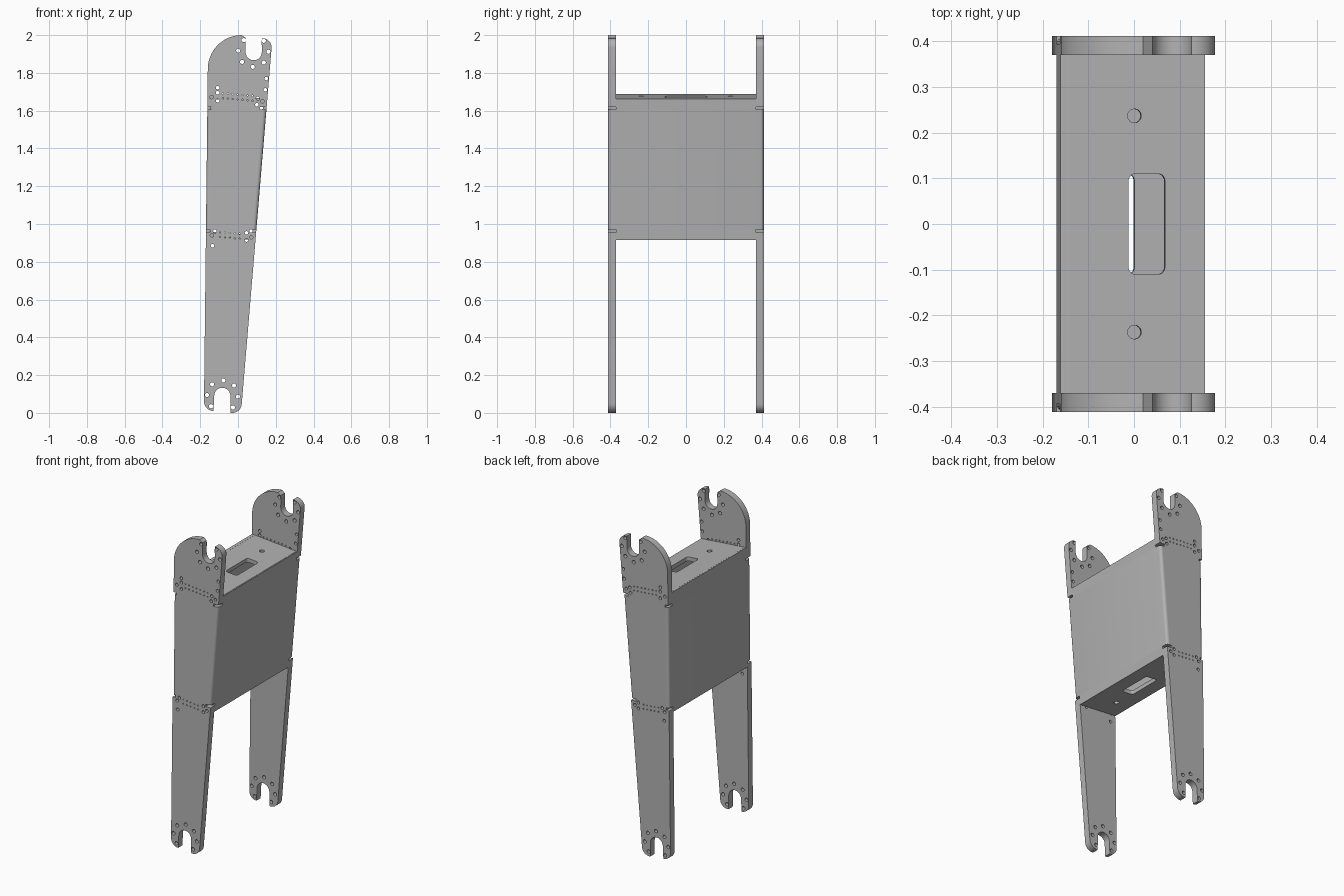
import bpy, bmesh, math
from mathutils import Vector

cube = bpy.data.objects.get("Cube")
if cube:
    bpy.data.objects.remove(cube, do_unlink=True)

grey = bpy.data.materials.new("plain grey metal")
grey.use_nodes = True
colour = (0.45, 0.45, 0.45, 1)
grey.diffuse_color = colour
grey.node_tree.nodes["Principled BSDF"].inputs["Base Color"].default_value = colour

TILT = 0.084                       # slope of the +x edge and of the cross plates
LOW, HIGH, GAP = 0.97, 1.605, 0.015  # folded zone and relief notch height
SHEET, INNER, OUTER = 0.02, 0.37, 0.412


def right_x(z):
    return 0.02 + TILT * (z - 0.05)


def left_x(z):
    return -0.18 + 0.0114 * (z - 0.06)


def arc(cx, cy, r, start, end, n=12):
    angles = [math.radians(start + (end - start) * i / n) for i in range(n + 1)]
    return [(cx + r * math.cos(a), cy + r * math.sin(a)) for a in angles]


def circle(cx, cy, r, n=16):
    return arc(cx, cy, r, 0, 360, n)[:-1]


def rounded_rect(x0, x1, y, r):
    return (arc(x1 - r, y - r, r, 0, 90, 5) + arc(x0 + r, y - r, r, 90, 180, 5)
            + arc(x0 + r, r - y, r, 180, 270, 5) + arc(x1 - r, r - y, r, 270, 360, 5))


def finish(ob):
    ob.data.materials.clear()
    ob.data.materials.append(grey)
    bpy.ops.object.select_all(action='DESELECT')
    ob.select_set(True)
    bpy.context.view_layer.objects.active = ob
    bpy.ops.object.shade_smooth_by_angle(angle=math.radians(30))


def sheet(name, loops, half, loc, rot):
    """Flat sheet from an outline followed by its holes."""
    cu = bpy.data.curves.new(name, 'CURVE')
    cu.dimensions, cu.fill_mode, cu.extrude = '2D', 'BOTH', half
    for pts in loops:
        sp = cu.splines.new('POLY')
        sp.points.add(len(pts) - 1)
        for p, (x, y) in zip(sp.points, pts):
            p.co = (x, y, 0, 1)
        sp.use_cyclic_u = True
    ob = bpy.data.objects.new(name, cu)
    bpy.context.collection.objects.link(ob)
    ob.location, ob.rotation_euler = loc, rot
    bpy.ops.object.select_all(action='DESELECT')
    ob.select_set(True)
    bpy.context.view_layer.objects.active = ob
    bpy.ops.object.convert(target='MESH')
    finish(bpy.context.view_layer.objects.active)


def fold_edge(edge, side, notch):
    """Edge points, from low to high, set in where the folded panel sits."""
    steps = [(LOW - GAP, 0), (LOW - GAP, notch), (LOW, notch), (LOW, SHEET),
             (HIGH, SHEET), (HIGH, notch), (HIGH + GAP, notch), (HIGH + GAP, 0)]
    return [(edge(z) - side * d, z) for z, d in steps]


# Side plate outline: fork at the foot, fork at the head
outline = (arc(-0.13, 0.06, 0.05, 180, 270)
           + arc(-0.083, 0.09, 0.043, 180, 0)
           + arc(-0.03, 0.05, 0.05, 260, 360)
           + fold_edge(right_x, 1, 0.035)
           + arc(0.13, 1.935, 0.048, 0, 95)
           + arc(0.083, 1.91, 0.043, 0, -180)
           + [(0.04, 1.985)]
           + arc(0.02, 1.82, 0.18, 90, 180, 20)
           + fold_edge(left_x, -1, 0.021)[::-1])

# Bolt circles round both forks, loose bolt holes and weld dots
ring = [arc(0.081, 1.912, 0.08, 130, 406, 6), arc(-0.082, 0.09, 0.082, -48, 222, 6)]
loose = [(0.15, 1.77), (0.145, 1.71), (0.13, 1.65), (0.1, 1.632), (0.105, 1.665),
         (-0.108, 1.722), (-0.108, 1.695), (-0.14, 1.672), (-0.108, 1.653),
         (-0.138, 0.94), (-0.122, 0.962), (-0.135, 0.885),
         (0.07, 0.93), (0.045, 0.953), (0.045, 0.915)]
holes = [circle(x, z, 0.011) for r in ring for x, z in r]
holes += [circle(x, z, 0.0095) for x, z in loose]
for z, first, count in ((1.672, -0.08, 7), (0.936, -0.095, 5)):
    for i in range(count):
        x = first + 0.026 * i
        for row in (-0.013, 0.013):
            holes.append(circle(x, z - TILT * x + row, 0.004, 6))

half = (OUTER - INNER) / 2
for name, side in (("front_side_plate", -1), ("back_side_plate", 1)):
    sheet(name, [outline] + holes, half, (0, side * (INNER + half), 0),
          (math.pi / 2, 0, 0))


# Tilted cross plates with a slot and two round holes
def cross_plate(name, z, slot_x, hole_x):
    x0, x1 = left_x(z) + 0.006, right_x(z) - 0.006
    border = [(x0, -INNER), (x1, -INNER), (x1, INNER), (x0, INNER)]
    cuts = [rounded_rect(slot_x, slot_x + 0.08, 0.11, 0.015)]
    cuts += [circle(hole_x, y, 0.015, 24) for y in (-0.237, 0.237)]
    sheet(name, [border] + cuts, 0.0125, (0, 0, z), (0, math.atan(TILT), 0))


cross_plate("top_cross_plate", 1.663, -0.013, 0)
cross_plate("bottom_cross_plate", 0.934, -0.08, -0.067)


# Broad panels: a wide folded middle with rounded corners, narrow ends
def panel(name, edge, side, bottom, top):
    bm = bmesh.new()
    for z0, z1, y, folded in ((bottom, LOW, INNER, False), (LOW, HIGH, OUTER, True),
                              (HIGH, top, INNER, False)):
        made = bmesh.ops.create_cube(bm, size=1)["verts"]
        outer = set()
        for v in made:
            z = z1 if v.co.z > 0 else z0
            out = v.co.x * side > 0
            if out:
                outer.add(v)
            v.co = Vector((edge(z) - (0 if out else side * SHEET),
                           y if v.co.y > 0 else -y, z))
        if folded:
            corners = [e for e in bm.edges if set(e.verts) <= outer
                       and abs(e.verts[0].co.z - e.verts[1].co.z) > 0.1]
            bmesh.ops.bevel(bm, geom=corners, offset=0.018, segments=5,
                            profile=0.5, affect='EDGES')
    bmesh.ops.recalc_face_normals(bm, faces=bm.faces[:])
    me = bpy.data.meshes.new(name)
    bm.to_mesh(me)
    bm.free()
    ob = bpy.data.objects.new(name, me)
    bpy.context.collection.objects.link(ob)
    finish(ob)


panel("left_panel", right_x, 1, 0.914, 1.661)
panel("right_panel", left_x, -1, 0.935, 1.688)
